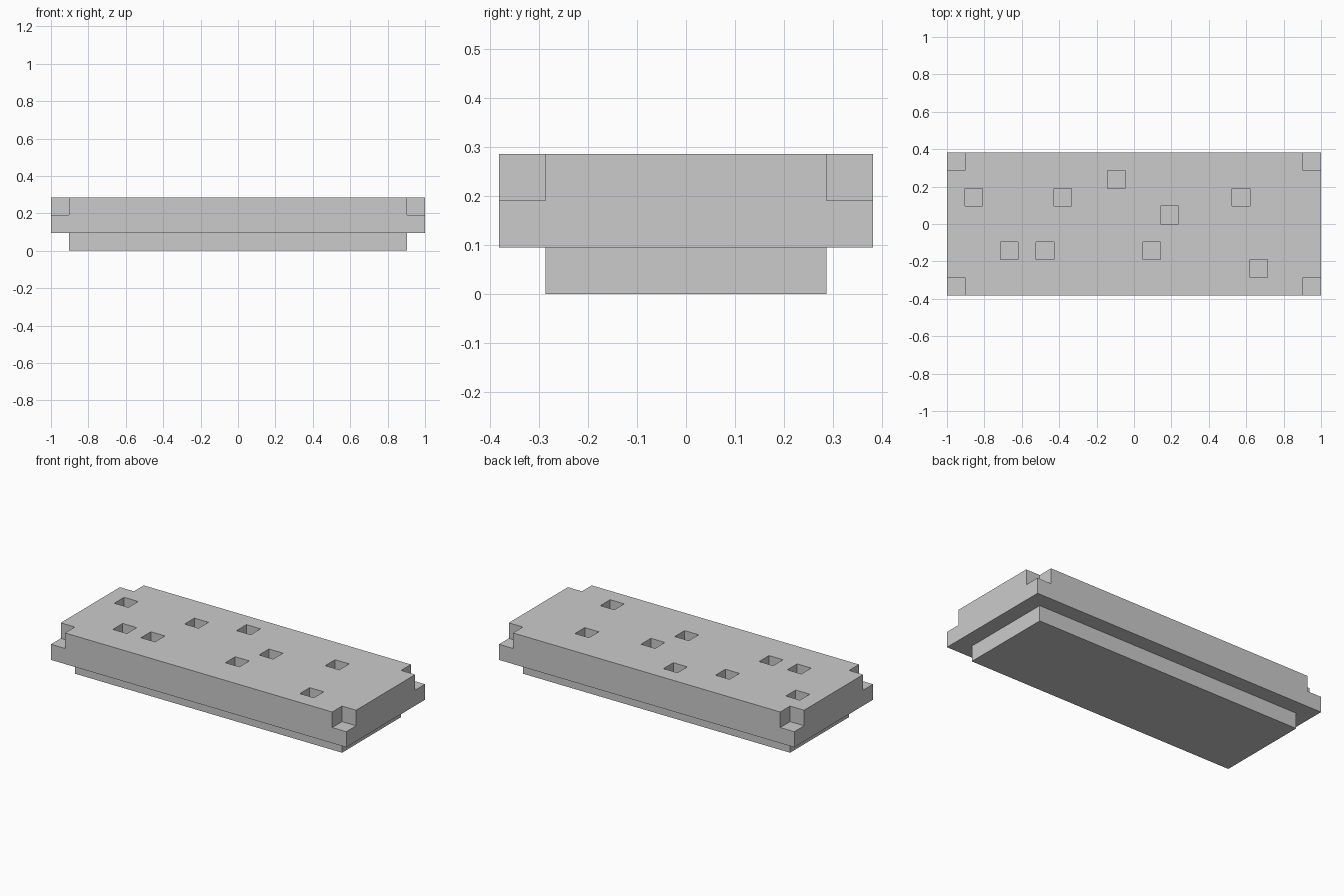
import bpy, bmesh
from mathutils import Matrix, Vector

if "Cube" in bpy.data.objects:
    bpy.data.objects.remove(bpy.data.objects["Cube"])

U = 2 / 21  # one block unit: the model is 21 x 8 x 3 units


def add_box(bm, lo, hi):
    """Add a box between two corners given in block units."""
    lo, hi = Vector(lo) * U, Vector(hi) * U
    mat = Matrix.Translation((lo + hi) / 2) @ Matrix.Diagonal((*(hi - lo), 1))
    bmesh.ops.create_cube(bm, size=1, matrix=mat)


def make_boxes(name, boxes):
    bm = bmesh.new()
    for lo, hi in boxes:
        add_box(bm, lo, hi)
    mesh = bpy.data.meshes.new(name)
    bm.to_mesh(mesh)
    bm.free()
    obj = bpy.data.objects.new(name, mesh)
    bpy.context.collection.objects.link(obj)
    return obj


# Recessed base and the wider slab on top of it
make_boxes("base_plinth", [((-9.5, -3, 0), (9.5, 3, 1))])
slab = make_boxes("top_slab", [((-10.5, -4, 1), (10.5, 4, 3))])

# Square pits in the top face (cell centres in block units)
pits = [(-9, 1.5), (-4, 1.5), (-1, 2.5), (2, 0.5), (6, 1.5),
        (-7, -1.5), (-5, -1.5), (1, -1.5), (7, -2.5)]
cuts = [((x - .5, y - .5, 2), (x + .5, y + .5, 4)) for x, y in pits]

# Corner notches, with cutters overshooting the slab
for sx in (-1, 1):
    for sy in (-1, 1):
        xs, ys = sorted((sx * 9.5, sx * 11.5)), sorted((sy * 3, sy * 5))
        cuts.append(((xs[0], ys[0], 2), (xs[1], ys[1], 4)))

cutter = make_boxes("pit_and_notch_cutter", cuts)
cutter.hide_render = True

# Carve the slab, then discard the cutter
mod = slab.modifiers.new("carve", 'BOOLEAN')
mod.operation = 'DIFFERENCE'
mod.solver = 'EXACT'
mod.object = cutter
bpy.context.view_layer.objects.active = slab
bpy.ops.object.modifier_apply(modifier=mod.name)
bpy.data.objects.remove(cutter)
